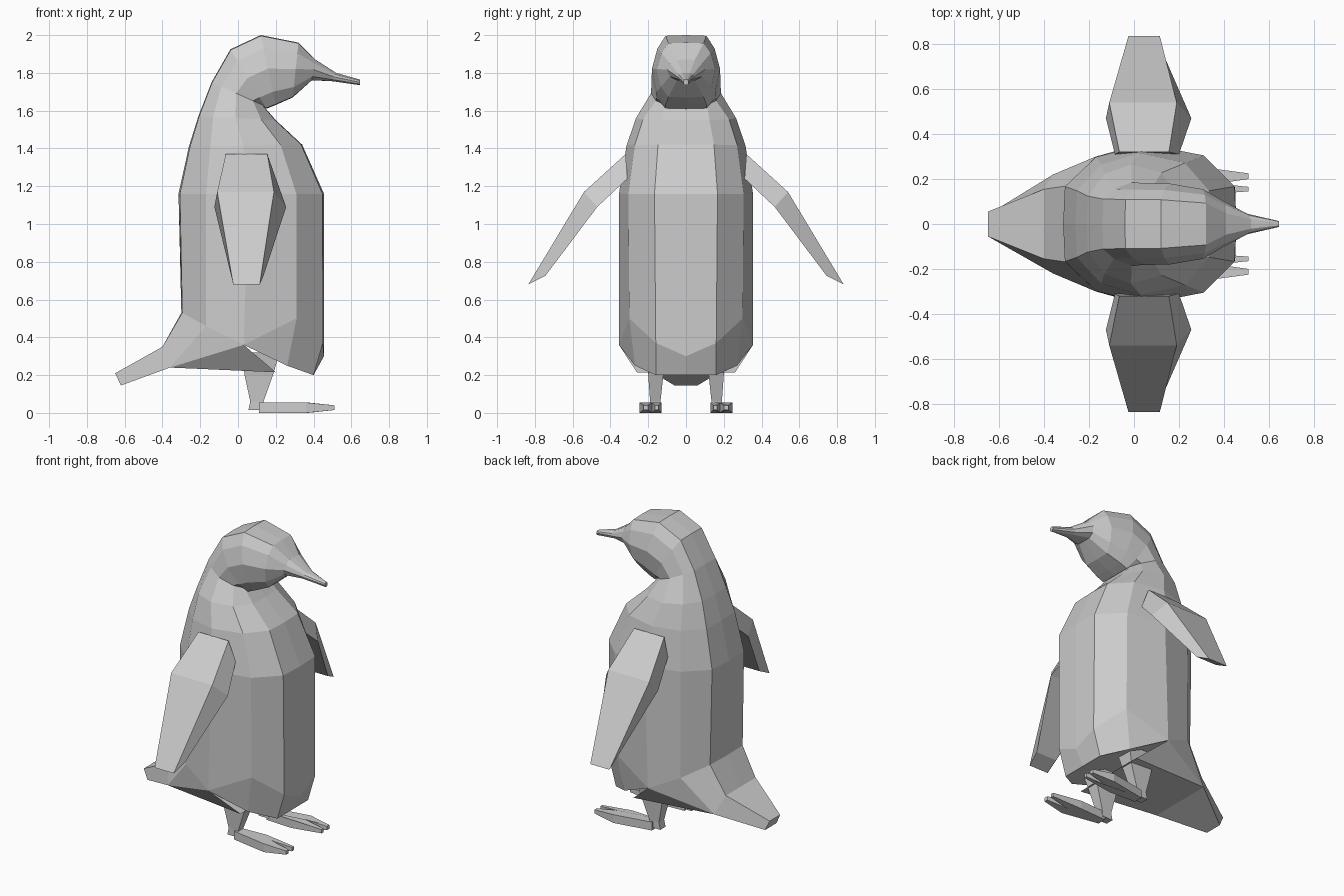
import bpy
import bmesh

if "Cube" in bpy.data.objects:
    bpy.data.objects.remove(bpy.data.objects["Cube"])


def loft(name, rings, mirror=False):
    """Skin a list of equal-length closed rings, capping both ends."""
    bm = bmesh.new()
    rows = [[bm.verts.new(p) for p in ring] for ring in rings]
    n = len(rows[0])
    for a, b in zip(rows, rows[1:]):
        for i in range(n):
            j = (i + 1) % n
            bm.faces.new((a[i], a[j], b[j], b[i]))
    bm.faces.new(rows[0])
    bm.faces.new(rows[-1][::-1])
    bmesh.ops.remove_doubles(bm, verts=bm.verts, dist=0.0005)
    bmesh.ops.recalc_face_normals(bm, faces=bm.faces)
    mesh = bpy.data.meshes.new(name)
    bm.to_mesh(mesh)
    bm.free()
    obj = bpy.data.objects.new(name, mesh)
    bpy.context.collection.objects.link(obj)
    if mirror:
        mod = obj.modifiers.new("Mirror", "MIRROR")
        mod.use_axis = (False, True, False)
    return obj


def both_sides(half):
    """Complete a half ring that starts and ends on the centre plane."""
    return half + [(x, -y, z) for x, y, z in reversed(half[1:-1])]


def section(back, front, width, flat=0.47):
    """Faceted oval from a back point (x, z) to a front point (x, z)."""
    shape = [(0, 0), (0.01, flat), (0.19, 0.84), (0.48, 1),
             (0.81, 0.86), (0.99, flat), (1, 0)]
    return both_sides([(back[0] + (front[0] - back[0]) * t, width * w,
                        back[1] + (front[1] - back[1]) * t) for t, w in shape])


# Body, head and beak: one skin from the belly hem up to the beak tip
back_hem = [(-0.30, 0, 0.53), (-0.295, 0.17, 0.53), (-0.17, 0.30, 0.46), (0.03, 0.355, 0.36)]
hem = both_sides(back_hem + [(0.26, 0.27, 0.25), (0.40, 0.16, 0.20), (0.40, 0, 0.20)])
belly = both_sides(back_hem + [(0.31, 0.30, 0.50), (0.45, 0.16, 0.37), (0.455, 0, 0.30)])
loft("body_and_head", [
    hem, belly,
    section((-0.315, 1.16), (0.455, 1.16), 0.355),
    section((-0.26, 1.41), (0.34, 1.42), 0.315),
    section((-0.21, 1.57), (0.20, 1.55), 0.265),
    section((-0.14, 1.75), (0.13, 1.63), 0.185, 0.6),
    section((-0.04, 1.925), (0.15, 1.61), 0.182, 0.6),
    section((0.12, 2.0), (0.20, 1.63), 0.18, 0.6),
    section((0.32, 1.96), (0.29, 1.67), 0.155, 0.6),
    section((0.41, 1.87), (0.39, 1.76), 0.10),
    section((0.52, 1.80), (0.49, 1.757), 0.045),
    section((0.645, 1.765), (0.645, 1.735), 0.013),
])

# Rump and tail
loft("tail", [
    both_sides(back_hem + [(0.20, 0.26, 0.215), (0.20, 0, 0.215)]),
    both_sides([(-0.40, 0, 0.35), (-0.40, 0.155, 0.35)]
               + [(-0.36, 0.22, 0.24)] * 3 + [(-0.36, 0, 0.24)]),
    both_sides([(-0.65, 0, 0.21), (-0.65, 0.055, 0.21)]
               + [(-0.62, 0.06, 0.145)] * 3 + [(-0.62, 0, 0.145)]),
])


# Flippers: narrow outer face, wider inner face
def flipper_ring(outer_x, outer_yz, inner_x, inner_yz):
    return [(outer_x[0], *outer_yz), (outer_x[1], *outer_yz),
            (inner_x[1], *inner_yz), (inner_x[0], *inner_yz)]


loft("flipper", [
    flipper_ring((-0.065, 0.155), (0.32, 1.37), (-0.085, 0.20), (0.31, 1.24)),
    flipper_ring((-0.11, 0.19), (0.54, 1.17), (-0.125, 0.255), (0.47, 1.09)),
    flipper_ring((-0.025, 0.115), (0.835, 0.68), (-0.015, 0.135), (0.745, 0.725)),
], mirror=True)


# Legs
def box_ring(x0, x1, y0, y1, z):
    return [(x0, y0, z), (x1, y0, z), (x1, y1, z), (x0, y1, z)]


loft("leg", [
    box_ring(0.02, 0.22, 0.10, 0.22, 0.32),
    box_ring(0.035, 0.185, 0.12, 0.20, 0.20),
    box_ring(0.065, 0.135, 0.135, 0.19, 0.06),
    box_ring(0.055, 0.13, 0.135, 0.19, 0.015),
], mirror=True)

# Two-toed feet, thinner at the toe tips
outline = [(0.11, 0.14), (0.30, 0.13), (0.51, 0.145), (0.51, 0.165), (0.37, 0.18),
           (0.51, 0.20), (0.51, 0.225), (0.36, 0.245), (0.11, 0.20)]
loft("foot", [
    [(x, y, 0.015 if x > 0.5 else 0.0) for x, y in outline],
    [(x, y, 0.04 if x > 0.5 else 0.055) for x, y in outline],
], mirror=True)
